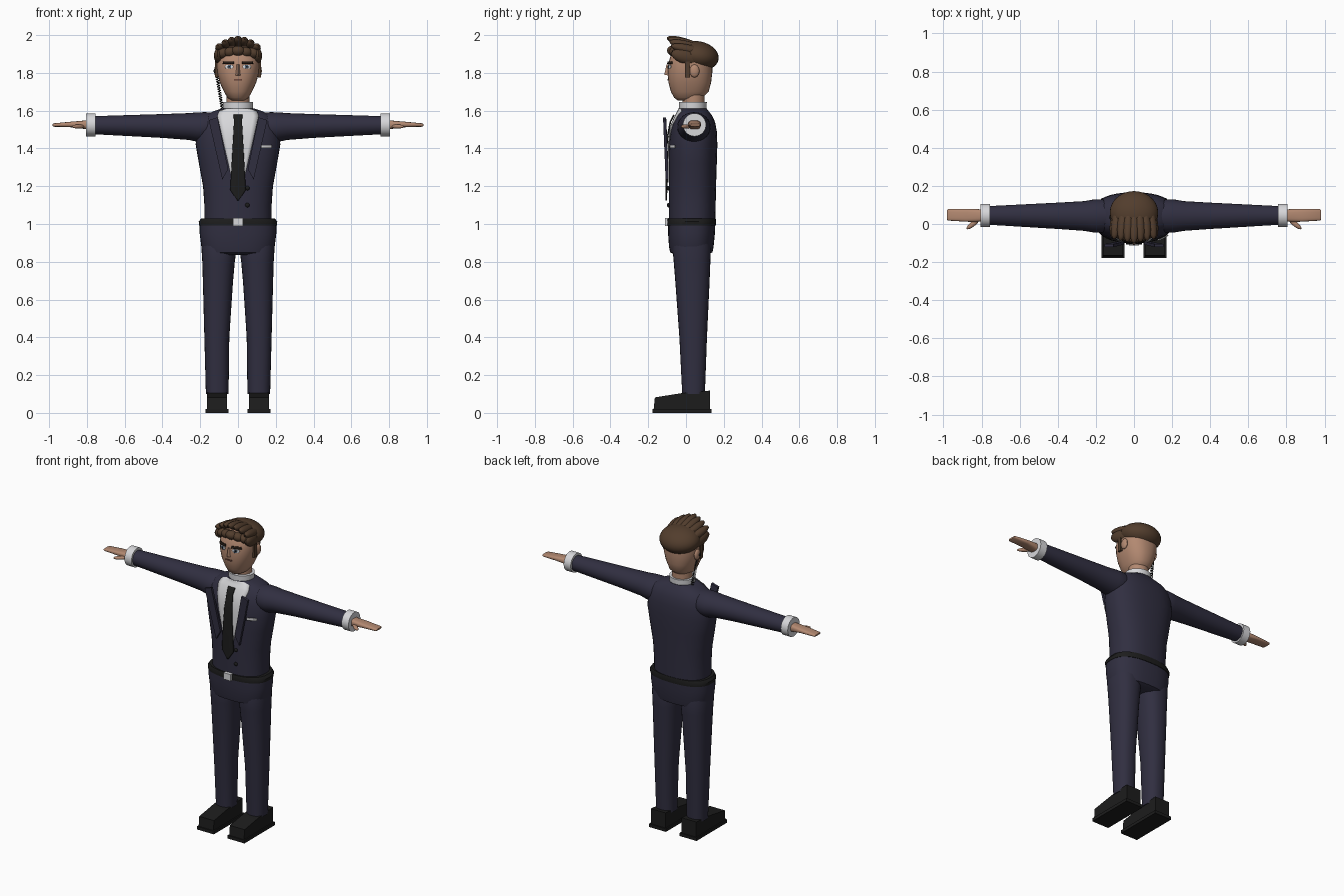
import bpy, bmesh, math
from mathutils import Vector, Matrix

if "Cube" in bpy.data.objects:
    bpy.data.objects.remove(bpy.data.objects["Cube"])


def material(name, col):
    m = bpy.data.materials.new(name)
    m.diffuse_color = (*col, 1)
    m.use_nodes = True
    m.node_tree.nodes["Principled BSDF"].inputs["Base Color"].default_value = m.diffuse_color
    return m


SUIT = material("navy_suit", (0.030, 0.028, 0.052))
SKIN = material("skin", (0.45, 0.25, 0.165))
HAIR = material("brown_hair", (0.085, 0.047, 0.026))
BLACK = material("black", (0.012, 0.012, 0.012))
WHITE = material("white_cloth", (0.68, 0.68, 0.70))
BROW = material("dark_brown", (0.02, 0.012, 0.008))
IRIS = material("blue_grey", (0.08, 0.14, 0.22))
LIPS = material("lip_brown", (0.16, 0.065, 0.045))


def finish(name, bm, mat, solid=0, recalc=True):
    if recalc:
        bmesh.ops.recalc_face_normals(bm, faces=bm.faces)
    me = bpy.data.meshes.new(name)
    bm.to_mesh(me)
    bm.free()
    me.materials.append(mat)
    ob = bpy.data.objects.new(name, me)
    bpy.context.collection.objects.link(ob)
    if solid:
        s = ob.modifiers.new("thickness", 'SOLIDIFY')
        s.thickness, s.offset = solid, 1
    return ob


def loft(name, rings, mat, axis='z', power=2.0, n=28):
    """Rings are (position, centre_a, centre_b, radius_a, radius_b)."""
    bm = bmesh.new()
    loops = []
    for p, ca, cb, ra, rb in rings:
        loop = []
        for i in range(n):
            c, s = math.cos(math.tau * i / n), math.sin(math.tau * i / n)
            a = ca + ra * math.copysign(abs(c) ** (2 / power), c)
            b = cb + rb * math.copysign(abs(s) ** (2 / power), s)
            loop.append(bm.verts.new((a, b, p) if axis == 'z' else (p, a, b)))
        loops.append(loop)
    for l0, l1 in zip(loops, loops[1:]):
        for i in range(n):
            j = (i + 1) % n
            bm.faces.new((l0[i], l0[j], l1[j], l1[i]))
    bm.faces.new(loops[0])
    bm.faces.new(loops[-1])
    return finish(name, bm, mat)


def front_y(rings, power, x, z):
    """Front surface of a vertical loft at x, z."""
    for r0, r1 in zip(rings, rings[1:]):
        if r0[0] <= z <= r1[0]:
            t = (z - r0[0]) / (r1[0] - r0[0])
            _, ca, cb, ra, rb = [u + (v - u) * t for u, v in zip(r0, r1)]
            k = min(abs((x - ca) / ra), 0.999)
            return cb - rb * (1 - k ** power) ** (1 / power)


def patch(name, rings, power, rows, mat, lift, solid=0.003, cols=8, sub=4):
    """Plate following the front of a loft; rows are (z, x0, x1), top down."""
    fine = []
    for a, b in zip(rows, rows[1:]):
        fine += [[u + (v - u) * i / sub for u, v in zip(a, b)] for i in range(sub)]
    fine.append(rows[-1])
    bm = bmesh.new()
    grid = []
    for z, x0, x1 in fine:
        xs = [x0 + (x1 - x0) * i / cols for i in range(cols + 1)]
        grid.append([bm.verts.new((x, front_y(rings, power, x, z) - lift, z)) for x in xs])
    for g0, g1 in zip(grid, grid[1:]):
        for i in range(cols):
            bm.faces.new((g0[i], g1[i], g1[i + 1], g0[i + 1]))
    return finish(name, bm, mat, solid, False)


def blob(name, loc, size, mat, rot=(0, 0, 0), seg=16):
    bm = bmesh.new()
    bmesh.ops.create_uvsphere(bm, u_segments=seg, v_segments=seg // 2 + 2, radius=1)
    m = Matrix.Translation(loc)
    for ang, ax in zip(rot, 'XYZ'):
        m = m @ Matrix.Rotation(math.radians(ang), 4, ax)
    bm.transform(m @ Matrix.Diagonal((*size, 1)))
    return finish(name, bm, mat)


def box(name, lo, hi, mat):
    bm = bmesh.new()
    bmesh.ops.create_cube(bm, size=1)
    for v in bm.verts:
        v.co = [(a + b) / 2 + c * (b - a) for a, b, c in zip(lo, hi, v.co)]
    return finish(name, bm, mat)


def prism(name, pts, offset, mat):
    """Extrude a polygon by an offset vector."""
    bm = bmesh.new()
    f = bm.faces.new([bm.verts.new(p) for p in pts])
    ext = bmesh.ops.extrude_face_region(bm, geom=[f])['geom']
    bmesh.ops.translate(bm, vec=offset, verts=[v for v in ext if isinstance(v, bmesh.types.BMVert)])
    return finish(name, bm, mat)


# Jacket, hips and belt
TORSO = [(1.00, 0, .032, .178, .122), (1.10, 0, .033, .178, .124), (1.20, 0, .034, .185, .125),
         (1.32, 0, .036, .207, .127), (1.42, 0, .038, .224, .128), (1.49, 0, .040, .220, .123),
         (1.54, 0, .042, .205, .112), (1.575, 0, .043, .175, .095), (1.597, 0, .04, .130, .080),
         (1.612, 0, .037, .085, .072)]
loft("jacket", TORSO, SUIT, power=2.4, n=36)
loft("hips", [(.835, 0, .03, .12, .08), (.85, 0, .028, .182, .112), (.88, 0, .028, .194, .118),
              (.95, 0, .029, .203, .124), (1.0, 0, .03, .203, .125)], SUIT, power=2.5, n=36)
loft("belt", [(.992, 0, .03, .206, .128), (1.012, 0, .03, .208, .130), (1.028, 0, .03, .196, .127)],
     BLACK, power=2.5, n=36)
box("buckle", (-.026, -.112, .99), (.026, -.09, 1.032), WHITE)

# Shirt, tie, buttons, pocket square
patch("shirt_front", TORSO, 2.4, [(1.61, -.06, .06), (1.597, -.1, .1), (1.57, -.108, .108),
                                  (1.40, -.07, .07), (1.22, -.028, .028)], WHITE, .003)
patch("tie", TORSO, 2.4, [(1.575, -.024, .024), (1.54, -.021, .021), (1.18, -.041, .041),
                          (1.125, -.004, .004)], BLACK, .009, .008)
for z in (1.19, 1.10):
    blob("button", (.05, -.093, z), (.012, .008, .012), BLACK, seg=12)
patch("pocket_square", TORSO, 2.4, [(1.418, .122, .177), (1.402, .122, .177)], WHITE, .005, .006)

# Collar, neck and head
loft("collar", [(1.60, 0, .036, .078, .072), (1.645, 0, .036, .08, .074)], WHITE)
loft("neck", [(1.60, 0, .04, .062, .058), (1.73, 0, .04, .062, .06)], SKIN)
HEAD = [(1.655, 0, .01, .035, .055), (1.668, 0, .013, .056, .075), (1.70, 0, .02, .074, .1),
        (1.75, 0, .02, .097, .113), (1.80, 0, .021, .110, .118), (1.85, 0, .023, .114, .116),
        (1.90, 0, .028, .108, .107), (1.94, 0, .035, .08, .08)]
loft("head", HEAD, SKIN, power=2.3, n=32)
prism("nose", [(-.018, -.088, 1.785), (.018, -.088, 1.785), (0, -.115, 1.79)],
      Vector((0, .012, .055)), SKIN)
patch("mouth", HEAD, 2.3, [(1.768, -.022, .022), (1.760, -.022, .022)], LIPS, .001)

for s in (-1, 1):
    # Face details
    def mirrored(rows):
        return [(z, *sorted((s * a, s * b))) for z, a, b in rows]
    patch("eye_white", HEAD, 2.3, mirrored([(1.842, .03, .062), (1.832, .024, .068), (1.822, .03, .062)]),
          WHITE, .001)
    patch("iris", HEAD, 2.3, mirrored([(1.842, .038, .052), (1.832, .036, .054), (1.822, .038, .052)]),
          IRIS, .004, .002)
    patch("pupil", HEAD, 2.3, mirrored([(1.837, .042, .049), (1.828, .042, .049)]), BLACK, .006, .002)
    patch("eyebrow", HEAD, 2.3, mirrored([(1.860, .022, .074), (1.847, .020, .078)]), BROW, .002, .006)
    blob("ear", (s * .112, .045, 1.81), (.014, .026, .034), SKIN)
    box("sideburn", (s * .114 - .007, -.004, 1.775), (s * .114 + .007, .022, 1.86), HAIR)

    # Lapel plate standing off the chest
    prism("lapel", [(s * .108, -.105, 1.565), (s * .155, -.105, 1.55),
                    (s * .083, -.092, 1.235), (s * .052, -.092, 1.29)], Vector((0, -.016, 0)), SUIT)

    # Sleeve, cuff and hand
    loft("sleeve", [(s * x, y, z, ry, rz) for x, y, z, ry, rz in (
        (.10, .042, 1.515, .07, .07), (.17, .042, 1.513, .088, .079), (.215, .042, 1.513, .086, .078),
        (.26, .042, 1.516, .078, .071), (.40, .043, 1.519, .069, .063), (.76, .045, 1.523, .049, .048))],
        SUIT, 'x')
    loft("cuff", [(s * .755, .045, 1.525, .061, .061), (s * .805, .045, 1.525, .061, .061)], WHITE, 'x')
    loft("hand", [(s * x, y, z, ry, rz) for x, y, z, ry, rz in (
        (.79, .045, 1.525, .030, .026), (.83, .045, 1.526, .034, .020), (.88, .046, 1.527, .034, .015),
        (.975, .048, 1.524, .030, .009), (.981, .048, 1.524, .026, .005))], SKIN, 'x', 3, 20)
    blob("thumb", (s * .845, .000, 1.516), (.042, .013, .011), SKIN, (0, 0, s * -38))

    # Trouser leg
    loft("trouser_leg", [(.10, s * .11, .04, .060, .060), (.40, s * .112, .038, .066, .073),
                         (.70, s * .106, .034, .080, .091), (.80, s * .103, .032, .086, .097),
                         (.88, s * .10, .03, .094, .102), (.93, s * .10, .03, .09, .09)], SUIT, power=2.3)

    # Wedge shoe on a thin sole
    x0 = s * .11 - .053
    prism("shoe_upper", [(x0, .128, .01), (x0, .128, .118), (x0, -.02, .105),
                         (x0, -.165, .082), (x0, -.172, .01)], Vector((.106, 0, 0)), BLACK)
    box("shoe_sole", (s * .11 - .061, -.178, 0), (s * .11 + .061, .136, .02), BLACK)

# Hair cap, swept-back locks and fringe
blob("hair_cap", (0, .06, 1.89), (.127, .114, .078), HAIR, (-10, 0, 0), 28)
for i in range(-3, 4):
    k = abs(i) / 3
    blob("hair_lock", (i * .030, -.008 + .022 * k, 1.958 - .035 * k * k),
         (.027, .098, .026), HAIR, (-17 + 4 * k, 0, i * 3))
for i in range(-2, 3):
    blob("fringe_lock", (i * .039, -.066 + .012 * abs(i), 1.915 - .006 * abs(i)),
         (.037, .035, .028), HAIR, (-20, i * 8, 0))
for s in (-1, 1):
    blob("side_hair", (s * .098, .005, 1.885), (.028, .085, .04), HAIR, (-14, 0, s * 8))

# Coiled earpiece wire
cu = bpy.data.curves.new("earpiece_wire", 'CURVE')
cu.dimensions, cu.bevel_depth, cu.bevel_resolution = '3D', .0028, 1
sp = cu.splines.new('POLY')
N = 160
sp.points.add(N)
for i, p in enumerate(sp.points):
    t = i / N
    a = math.tau * 16 * t
    p.co = (-.116 + .034 * t + .007 * math.cos(a), .035 + .02 * t + .007 * math.sin(a), 1.81 - .205 * t, 1)
cu.materials.append(BLACK)
bpy.context.collection.objects.link(bpy.data.objects.new("earpiece_wire", cu))
blob("earpiece", (-.118, .035, 1.81), (.012, .014, .014), BLACK, seg=12)

# Smooth shading with sharp edges kept
bpy.ops.object.select_all(action='DESELECT')
for ob in bpy.context.scene.objects:
    if ob.type == 'MESH':
        ob.select_set(True)
        bpy.context.view_layer.objects.active = ob
bpy.ops.object.shade_smooth_by_angle(angle=math.radians(40))
